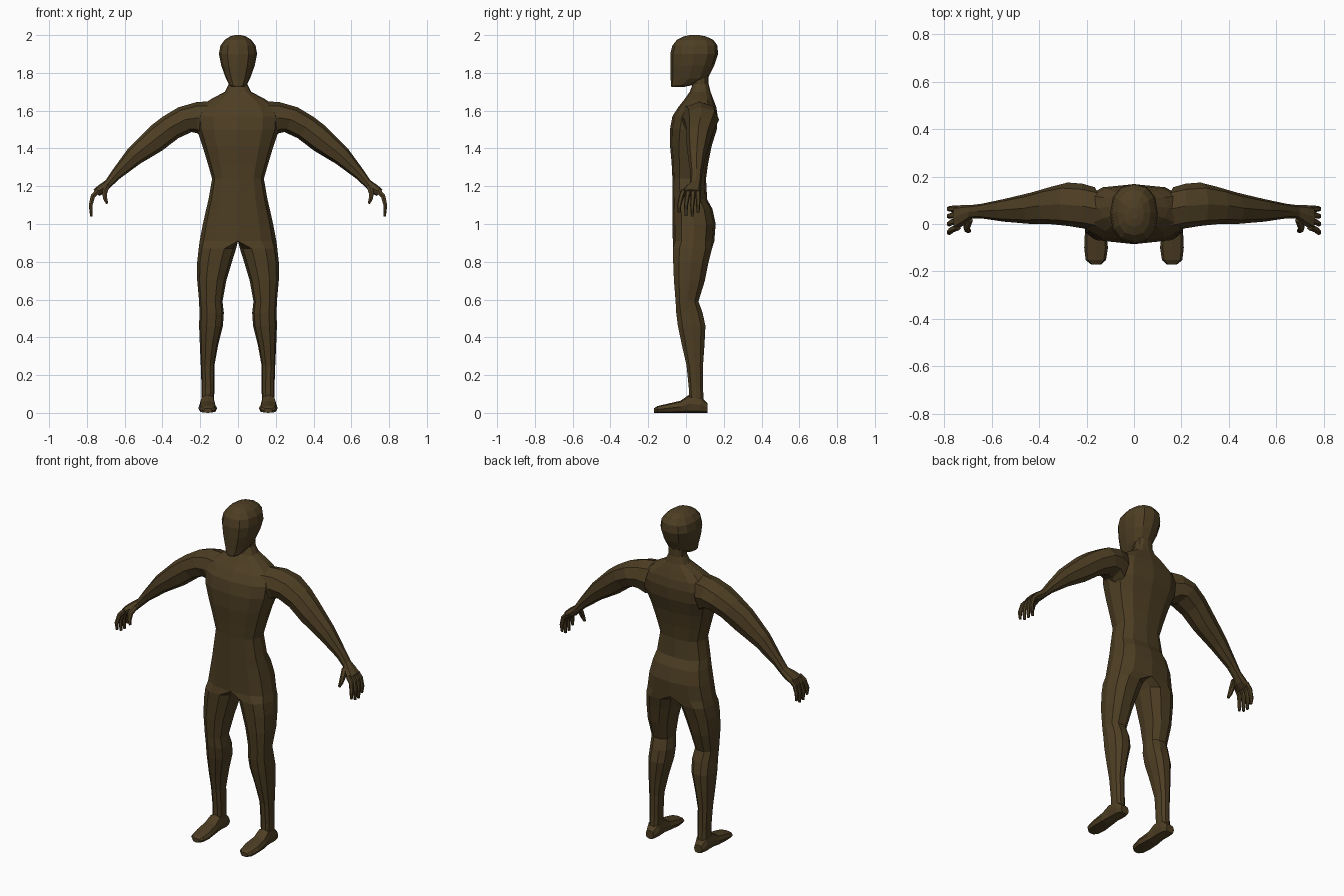
import bpy, bmesh, math
from mathutils import Vector

skin = bpy.data.materials.new("dark_brown")
skin.diffuse_color = (0.075, 0.048, 0.017, 1)


def spow(v, p):
    return math.copysign(abs(v) ** p, v)


def ring(c, u, v, n, p=0.85, off=0.0):
    """Rounded closed outline around c, spanned by half axes u and v."""
    c, u, v = Vector(c), Vector(u), Vector(v)
    out = []
    for i in range(n):
        a = 2 * math.pi * i / n + off
        out.append(c + u * spow(math.cos(a), p) + v * spow(math.sin(a), p))
    return out


def loft(name, rings, cap_start=False, cap_end=False, mirror=True):
    """Skin a row of rings; faces lying in the x=0 plane are dropped."""
    bm = bmesh.new()
    vs = [[bm.verts.new(p) for p in r] for r in rings]
    n = len(vs[0])
    for a, b in zip(vs, vs[1:]):
        for i in range(n):
            j = (i + 1) % n
            quad = (a[i], a[j], b[j], b[i])
            if not (mirror and all(abs(q.co.x) < 1e-5 for q in quad)):
                bm.faces.new(quad)
    if cap_start:
        bm.faces.new(vs[0][::-1])
    if cap_end:
        bm.faces.new(vs[-1])
    loose = [v for v in bm.verts if not v.link_faces]
    bmesh.ops.delete(bm, geom=loose, context='VERTS')
    bmesh.ops.recalc_face_normals(bm, faces=bm.faces[:])
    me = bpy.data.meshes.new(name)
    bm.to_mesh(me)
    bm.free()
    me.materials.append(skin)
    ob = bpy.data.objects.new(name, me)
    bpy.context.collection.objects.link(ob)
    if mirror:
        m = ob.modifiers.new("mirror", 'MIRROR')
        m.use_axis[0] = True
        m.merge_threshold = 0.0005
    return ob


# Legs and torso in one skin: z, inner x, outer x, front y, back y
body = [
    (0.05, .127, .193, .015, .095), (0.13, .125, .193, .015, .09),
    (0.25, .125, .197, .003, .09), (0.36, .105, .202, -.022, .098),
    (0.46, .08, .206, -.043, .103), (0.53, .075, .204, -.052, .088),
    (0.59, .082, .206, -.055, .066), (0.70, .062, .216, -.064, .10),
    (0.80, .032, .216, -.068, .12), (0.87, .01, .208, -.07, .138),
    (0.91, 0, .203, -.07, .15), (1.0, 0, .186, -.071, .157),
    (1.08, 0, .168, -.071, .14), (1.13, 0, .156, -.071, .112),
    (1.24, 0, .137, -.072, .106), (1.32, 0, .16, -.076, .117),
    (1.41, 0, .187, -.084, .135), (1.50, 0, .217, -.085, .163),
    (1.57, 0, .222, -.072, .168), (1.62, 0, .20, -.04, .16),
    (1.66, 0, .145, -.008, .145), (1.70, 0, .07, .02, .13),
    (1.74, 0, .05, .035, .12), (1.80, 0, .048, .035, .12),
]


def body_ring(z, x0, x1, y0, y1):
    cy, hy = (y0 + y1) / 2, (y1 - y0) / 2
    pts = []
    for i in range(10):
        if x0 > 0:      # leg: full outline
            a = math.radians(-108 + 36 * i)
            x = (x0 + x1) / 2 + (x1 - x0) / 2 * spow(math.cos(a), .85) / 1.0
            y = cy + hy * spow(math.sin(a), .85) / .96
        elif i < 7:     # torso: outer half outline
            a = math.radians(-90 + 30 * i)
            x = x1 * abs(math.cos(a)) ** .75
            y = cy + hy * spow(math.sin(a), .8)
        else:           # torso: centre line
            x, y = 0, cy + hy * (8 - i) * .5
        pts.append(Vector((0 if abs(x) < 1e-6 else x, y, z)))
    return pts


loft("body", [body_ring(*r) for r in body])

# Head: z, half width, front y, back y
head = [
    (1.724, .03, -.077, -.015), (1.735, .046, -.08, .03),
    (1.77, .064, -.081, .115), (1.84, .089, -.083, .15),
    (1.90, .101, -.083, .17), (1.945, .093, -.072, .166),
    (1.975, .07, -.048, .145), (1.993, .042, -.012, .105),
    (2.0, .016, .02, .07),
]
loft("head", [ring((0, (a + b) / 2, z), (w, 0, 0), (0, (b - a) / 2, 0), 12)
              for z, w, a, b in head], True, True, mirror=False)

# Arm and palm: top x z, bottom x z, front y, back y
arm = [
    (.15, 1.65, .18, 1.45, -.03, .155), (.22, 1.645, .215, 1.48, -.018, .17),
    (.315, 1.618, .245, 1.487, -.008, .175), (.40, 1.567, .315, 1.455, .0, .155),
    (.465, 1.517, .40, 1.39, .0, .133), (.58, 1.402, .52, 1.318, .01, .105),
    (.66, 1.292, .63, 1.237, .024, .085), (.70, 1.232, .674, 1.195, .022, .08),
    (.735, 1.208, .70, 1.168, -.005, .08), (.765, 1.183, .735, 1.148, -.025, .078),
]
loft("arm", [ring(((a + c) / 2, (y0 + y1) / 2, (b + d) / 2),
                  ((a - c) / 2, 0, (b - d) / 2), (0, (y1 - y0) / 2, 0), 8,
                  off=math.pi / 8 if i < 0 else 0)
             for i, (a, b, c, d, y0, y1) in enumerate(arm)], False, True)


def digit(name, path, radii):
    """Tapered finger along a path of points."""
    pts = [Vector(p) for p in path]
    rings = []
    for i, p in enumerate(pts):
        t = (pts[min(i + 1, len(pts) - 1)] - pts[max(i - 1, 0)]).normalized()
        v = t.cross(Vector((0, 1, 0))).normalized()
        u = v.cross(t)
        rings.append(ring(p, u * radii[i], v * radii[i], 6))
    loft(name, rings, True, True)


# Four curled fingers and a thumb
for i, (y0, y1, tip) in enumerate([(-.012, -.036, 1.06), (.015, .0, 1.042),
                                   (.04, .033, 1.04), (.064, .064, 1.06)]):
    ym = (y0 + y1) / 2
    digit("finger_%d" % (i + 1),
          [(.742, y0, 1.175), (.768, ym, 1.148), (.780, y1, 1.10), (.777, y1, tip)],
          [.015, .013, .011, .007])
digit("thumb", [(.695, .02, 1.198), (.706, -.012, 1.168),
                (.703, -.026, 1.135), (.693, -.03, 1.108)],
      [.016, .015, .012, .007])

# Foot: y, inner x, outer x, height
foot = [
    (-.17, .138, .182, .024), (-.152, .118, .204, .036), (-.10, .11, .21, .048),
    (-.03, .118, .207, .064), (.015, .122, .2, .095), (.08, .12, .2, .085),
    (.115, .134, .187, .05),
]
loft("foot", [ring(((a + b) / 2, y, h / 2), ((b - a) / 2, 0, 0), (0, 0, h / 2), 8, .7)
              for y, a, b, h in foot], True, True)
